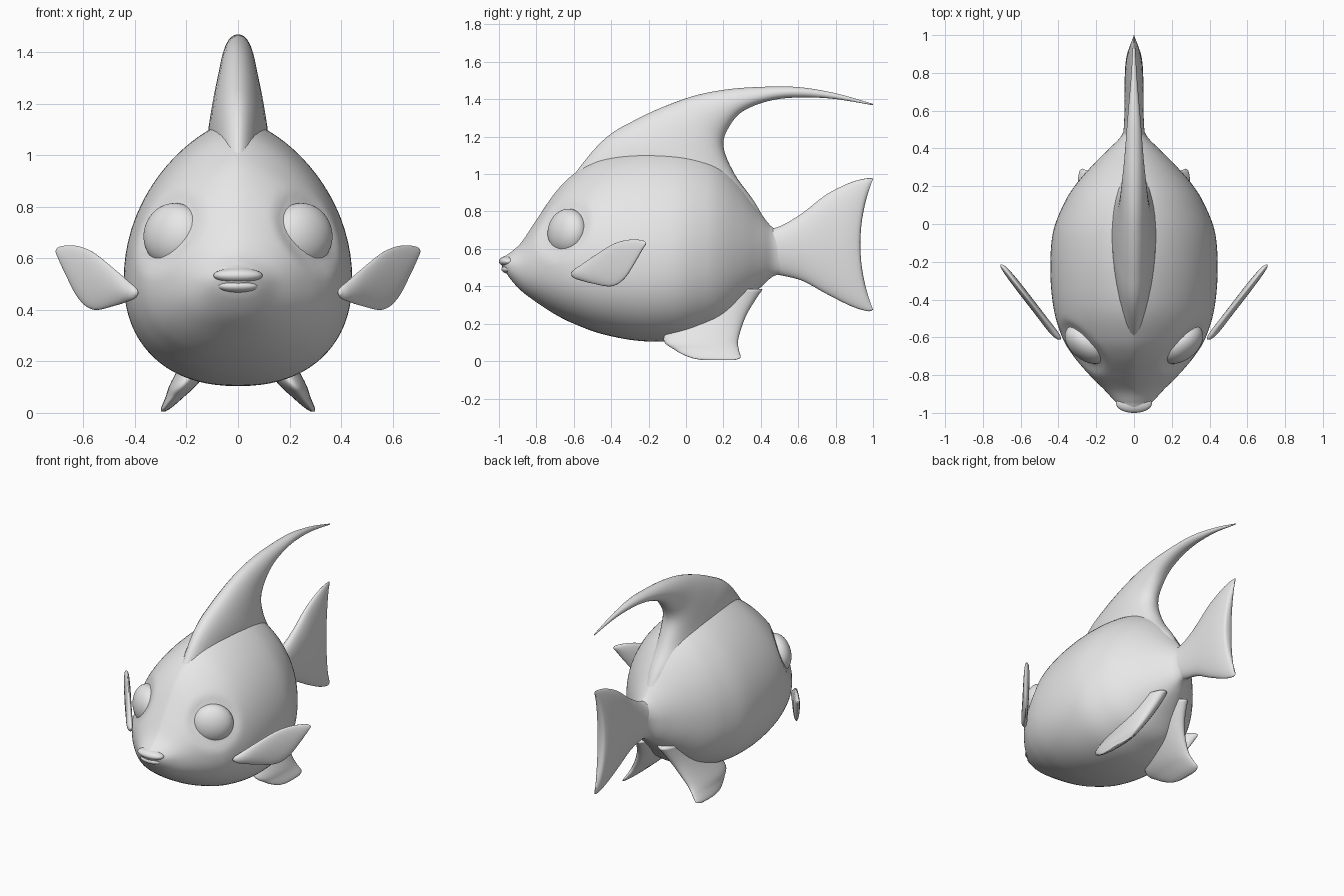
import bpy, bmesh, math
from mathutils import Vector, Matrix

if "Cube" in bpy.data.objects:
    bpy.data.objects.remove(bpy.data.objects["Cube"])

grey = bpy.data.materials.new("light_grey")
grey.diffuse_color = (0.8, 0.8, 0.8, 1)
grey.use_nodes = True
grey.node_tree.nodes["Principled BSDF"].inputs["Base Color"].default_value = grey.diffuse_color


def resample(rows, steps):
    """Smooth Catmull-Rom interpolation of section rows."""
    out = []
    for i in range(len(rows) - 1):
        p0, p1, p2, p3 = (rows[max(i - 1, 0)], rows[i], rows[i + 1],
                          rows[min(i + 2, len(rows) - 1)])
        for s in range(steps):
            t = s / steps
            out.append([0.5 * (2 * b + (c - a) * t + (2 * a - 5 * b + 4 * c - d) * t * t
                               + (3 * b - a - 3 * c + d) * t ** 3)
                        for a, b, c, d in zip(p0, p1, p2, p3)])
    out.append(list(rows[-1]))
    return out


def finish(name, bm, mirror=False):
    bmesh.ops.recalc_face_normals(bm, faces=bm.faces)
    mesh = bpy.data.meshes.new(name)
    bm.to_mesh(mesh)
    bm.free()
    mesh.shade_smooth()
    mesh.materials.append(grey)
    ob = bpy.data.objects.new(name, mesh)
    bpy.context.collection.objects.link(ob)
    if mirror:
        mod = ob.modifiers.new("mirror", 'MIRROR')
        mod.use_mirror_merge = False
    return ob


def loft(name, rings, mirror=False):
    """Skin a list of closed rings and cap both ends with cross strips."""
    bm = bmesh.new()
    vs = [[bm.verts.new(p) for p in ring] for ring in rings]
    n = len(vs[0])
    for a, b in zip(vs, vs[1:]):
        for i in range(n):
            j = (i + 1) % n
            bm.faces.new((a[i], a[j], b[j], b[i]))
    for r in (vs[0], vs[-1]):
        for i in range(n // 2):
            quad = [r[i], r[i + 1], r[n - i - 1], r[(n - i) % n]]
            bm.faces.new(list(dict.fromkeys(quad)))
    return finish(name, bm, mirror)


def fin(name, rows, place=lambda y, z: 0, mirror=False, n=36):
    """Rows: edge A (y, z), edge B (y, z), half thickness, bow of the middle.
    place gives the sideways offset of each point."""
    rings = []
    for ya, za, yb, zb, t, bow in resample(rows, 6):
        ring = []
        for i in range(n):
            a = 2 * math.pi * i / n
            c, s = math.cos(a), math.sin(a)
            y = (ya + yb) / 2 + (ya - yb) / 2 * c + bow * s * s
            z = (za + zb) / 2 + (za - zb) / 2 * c
            ring.append((t * s + place(y, z), y, z))
        rings.append(ring)
    return loft(name, rings, mirror)


def ellipsoid(name, centre, radii, rot=Matrix.Identity(4), mirror=False):
    bm = bmesh.new()
    bmesh.ops.create_uvsphere(
        bm, u_segments=40, v_segments=24, radius=1,
        matrix=Matrix.Translation(centre) @ rot @ Matrix.Diagonal((*radii, 1)))
    return finish(name, bm, mirror)


# Body: y, top, widest height, bottom, half width
body_rows = [
    (-0.985, .545, .525, .505, .03), (-0.97, .56, .525, .49, .065),
    (-0.94, .58, .51, .44, .10), (-0.88, .635, .50, .375, .155),
    (-0.8, .755, .50, .315, .235), (-0.7, .90, .51, .25, .32),
    (-0.6, 1.0, .52, .20, .38), (-0.45, 1.09, .52, .145, .425),
    (-0.25, 1.135, .52, .108, .443), (-0.05, 1.135, .53, .11, .43),
    (0.1, 1.10, .55, .15, .375), (0.2, 1.04, .56, .20, .315),
    (0.3, .93, .57, .30, .23), (0.4, .79, .585, .395, .13),
    (0.47, .71, .59, .455, .065), (0.55, .70, .59, .47, .04)]
EYE = Vector((0.25, -0.635, 0.69))
OUT = Vector((0.6, -0.78, 0.12)).normalized()
rings = []
for y, top, mid, bot, w in resample(body_rows, 7):
    ring = []
    for i in range(80):
        a = 2 * math.pi * i / 80
        c, s = math.cos(a), math.sin(a)
        e = 1.35 if s >= 0 else 0.88       # narrow back, fuller belly
        x = w * math.copysign(abs(c) ** e, c)
        z = mid + (top - mid) * s if s >= 0 else mid - (mid - bot) * abs(s) ** 0.88
        # shallow eye socket on each side
        p = Vector((abs(x), y, z))
        d = (p - EYE).length
        if d < 0.19:
            k = min(1, (0.19 - d) / 0.07)
            p -= OUT * 0.02 * k * k * (3 - 2 * k)
        ring.append((math.copysign(p.x, x), p.y, p.z))
    rings.append(ring)
loft("body", rings)

# Eyes: flattened domes facing out and forward; lips set into the snout
ellipsoid("eyes", EYE, (.132, .125, .085), OUT.to_track_quat('Z', 'Y').to_matrix().to_4x4(),
          mirror=True)
ellipsoid("upper_lip", (0, -.950, .533), (.095, .05, .03))
ellipsoid("lower_lip", (0, -.942, .492), (.08, .045, .026))

# Dorsal fin sweeping back to a long tip
fin("dorsal_fin", [
    (-.70, .86, .47, .66, .10, 0), (-.46, 1.165, .37, .845, .12, 0),
    (-.25, 1.30, .26, 1.0, .105, 0), (0, 1.405, .2, 1.15, .08, 0),
    (.2, 1.45, .235, 1.26, .065, 0), (.4, 1.466, .32, 1.345, .05, 0),
    (.6, 1.465, .5, 1.402, .035, 0), (.8, 1.432, .75, 1.406, .016, 0),
    (1.0, 1.375, 1.0, 1.368, .003, 0)])

# Tail fin with a hollow trailing edge
fin("tail_fin", [
    (.40, .70, .40, .48, .07, 0), (.50, .72, .50, .46, .055, 0),
    (.62, .79, .62, .43, .05, 0), (.75, .89, .75, .36, .05, -.01),
    (.88, .955, .88, .295, .045, -.03), (.97, .978, .97, .267, .03, -.05),
    (1.0, .975, 1.0, .275, .008, -.068)], n=48)

# Side fins angled out and back
fin("pectoral_fins", [
    (-.612, .475, -.612, .458, .008, 0), (-.595, .492, -.595, .442, .02, 0),
    (-.56, .515, -.56, .43, .025, 0),
    (-.5, .557, -.5, .415, .025, 0), (-.4, .62, -.4, .40, .025, 0),
    (-.33, .645, -.33, .44, .025, 0), (-.27, .65, -.27, .53, .022, 0),
    (-.23, .645, -.23, .60, .016, 0), (-.215, .635, -.215, .622, .005, 0)],
    place=lambda y, z: .397 + .77 * (y + .61), mirror=True)

# Belly fins splayed outward
fin("pelvic_fins", [
    (0, .385, .41, .385, .07, 0), (-.05, .25, .325, .25, .065, 0),
    (-.12, .12, .28, .12, .055, 0), (-.06, .06, .283, .06, .035, 0),
    (.02, .02, .292, .02, .02, 0), (.09, .005, .26, .005, .008, 0)],
    place=lambda y, z: .295 - .85 * z + .8 * z * z, mirror=True)
